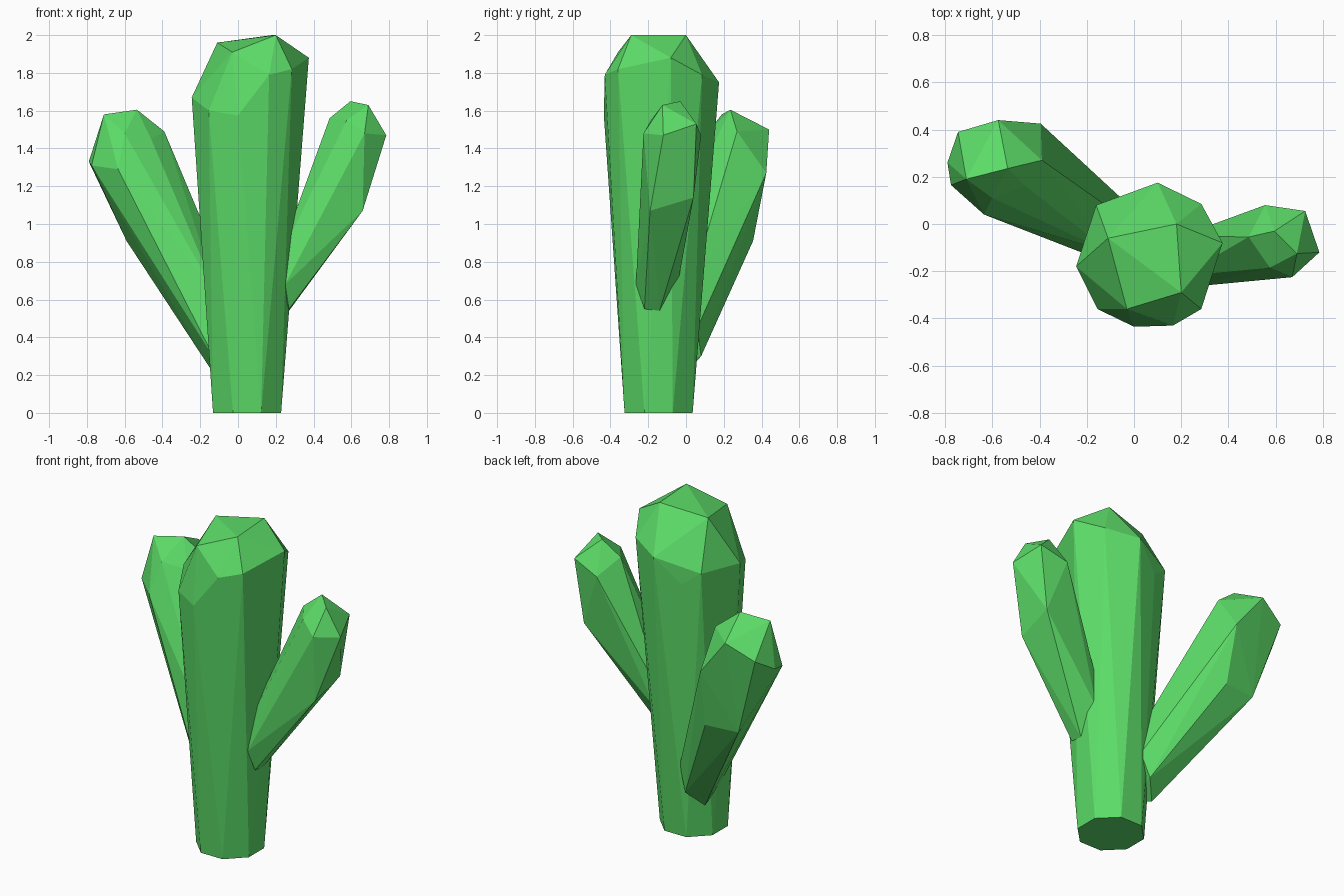
import bpy
import bmesh
import math

# Remove the default object
default = bpy.data.objects.get("Cube")
if default:
    bpy.data.objects.remove(default, do_unlink=True)

# One flat colour for the whole plant
green = bpy.data.materials.new("cactus_green")
green.use_nodes = True
colour = (0.107, 0.716, 0.138, 1.0)
green.diffuse_color = colour
green.node_tree.nodes["Principled BSDF"].inputs["Base Color"].default_value = colour


def ring(centre, radius, sides, turn=0.0):
    """Horizontal polygon used as the foot of a stem."""
    x, y, z = centre
    angles = [turn + math.tau * i / sides for i in range(sides)]
    return [(x + radius * math.cos(a), y + radius * math.sin(a), z) for a in angles]


def faceted_stem(name, *sections):
    """Skin a chiselled stem tightly around its foot, shoulder and crown corners."""
    bm = bmesh.new()
    for section in sections:
        for corner in section:
            bm.verts.new(corner)
    hull = bmesh.ops.convex_hull(bm, input=bm.verts[:])
    loose = set(hull["geom_interior"]) | set(hull["geom_unused"])
    spare = [v for v in loose if isinstance(v, bmesh.types.BMVert) and v.is_valid]
    bmesh.ops.delete(bm, geom=spare, context="VERTS")
    # Merge coplanar triangles so the large facets stay clean
    bmesh.ops.dissolve_limit(bm, angle_limit=math.radians(1),
                             verts=bm.verts[:], edges=bm.edges[:])
    bmesh.ops.recalc_face_normals(bm, faces=bm.faces[:])
    mesh = bpy.data.meshes.new(name)
    bm.to_mesh(mesh)
    bm.free()
    mesh.materials.append(green)
    stem = bpy.data.objects.new(name, mesh)
    bpy.context.collection.objects.link(stem)
    return stem


# Main trunk: round foot, uneven shoulder, four-cornered crown
trunk_shoulder = [
    (-.245, -.18, 1.67), (-.155, -.36, 1.6), (0, -.435, 1.575),
    (.165, -.43, 1.79), (.285, -.36, 1.82), (.375, -.08, 1.88),
    (.285, .085, 1.79), (.1, .175, 1.75), (-.05, .12, 1.6), (-.16, .08, 1.68),
]
trunk_crown = [(-.11, -.06, 1.96), (.18, 0, 2), (.2, -.29, 2), (-.03, -.36, 1.91)]
faceted_stem("trunk", ring((.048, -.145, 0), .195, 8, math.pi / 8),
             trunk_shoulder, trunk_crown)

# Short arm on the +x side
short_foot = [(.27, -.22, .55), (.27, -.14, .54), (.25, -.265, .68),
              (.24, -.04, .7), (.2, -.05, .78), (.2, -.22, .78)]
short_elbow = [(.66, -.19, 1.07), (.67, .04, 1.14)]
short_crown = [
    (.785, -.12, 1.47), (.725, .055, 1.53), (.555, .08, 1.47), (.485, -.055, 1.56),
    (.575, -.185, 1.55), (.67, -.225, 1.48), (.595, -.03, 1.65), (.69, -.125, 1.63),
]
faceted_stem("short_arm", short_foot, short_elbow, short_crown)

# Thick arm on the -x side, leaning backwards
thick_foot = [(-.05, .08, .3), (-.13, 0, .21), (-.12, -.16, .28),
              (0, .06, .45), (-.05, .03, .68), (-.1, -.12, .6)]
thick_elbow = [(-.38, .355, .91), (-.59, .33, .91)]
thick_crown = [
    (-.79, .26, 1.33), (-.775, .165, 1.31), (-.635, .04, 1.29), (-.745, .39, 1.41),
    (-.575, .44, 1.5), (-.395, .425, 1.27), (-.39, .27, 1.49), (-.46, .16, 1.45),
    (-.6, .11, 1.48), (-.71, .19, 1.58), (-.535, .235, 1.605),
]
faceted_stem("thick_arm", thick_foot, thick_elbow, thick_crown)
